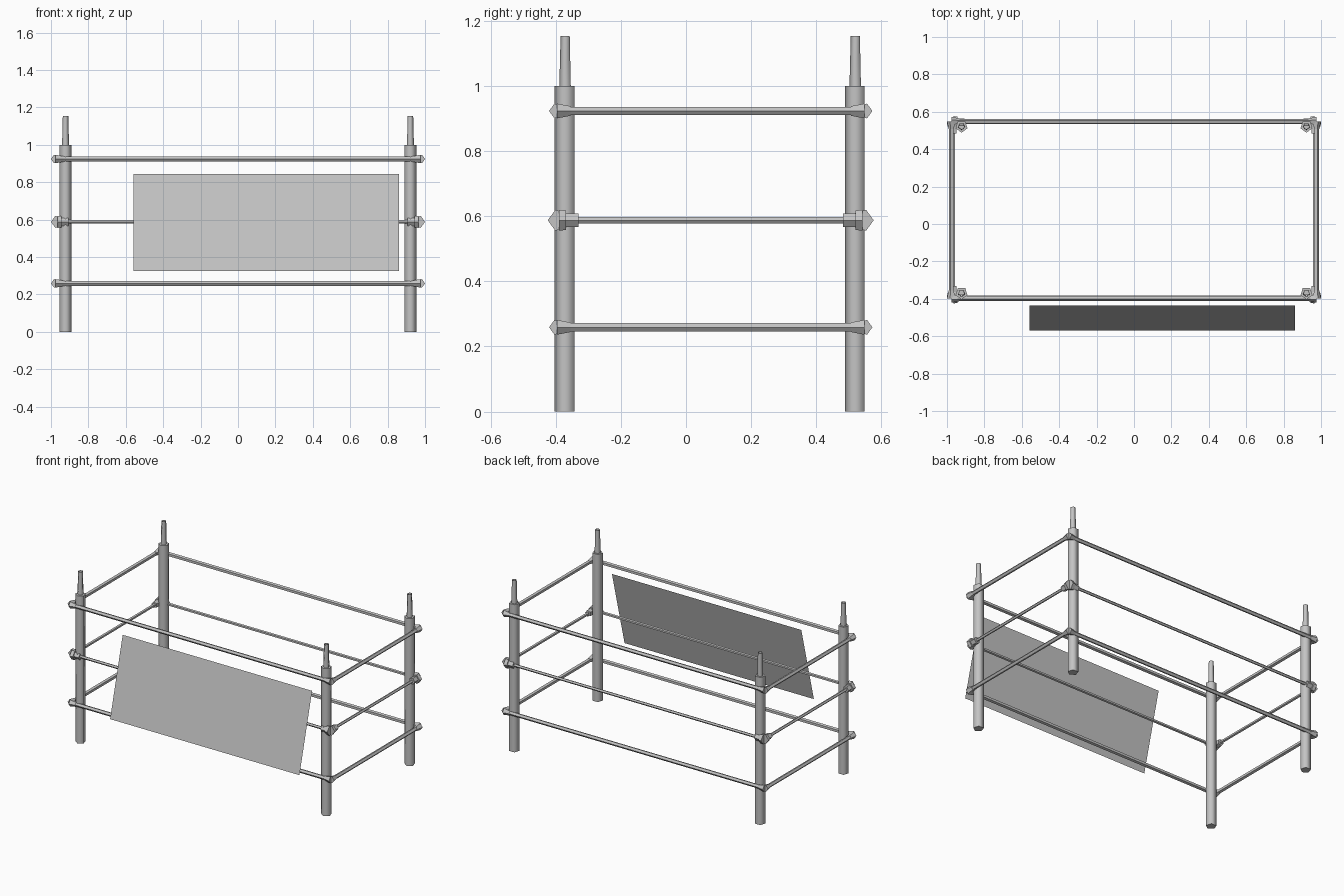
import bpy, bmesh, math
from mathutils import Vector

if "Cube" in bpy.data.objects:
    bpy.data.objects.remove(bpy.data.objects["Cube"])

grey = bpy.data.materials.new("galvanised_grey")
colour = (0.55, 0.55, 0.55, 1)
grey.diffuse_color = colour
grey.use_nodes = True
grey.node_tree.nodes["Principled BSDF"].inputs["Base Color"].default_value = colour

X, Y, Z = Vector((1, 0, 0)), Vector((0, 1, 0)), Vector((0, 0, 1))
MID_Y = 0.076      # centre line between the front and back posts
SIDES = 5


def finish(name, bm, smooth=False):
    bmesh.ops.recalc_face_normals(bm, faces=bm.faces)
    mesh = bpy.data.meshes.new(name)
    bm.to_mesh(mesh)
    bm.free()
    mesh.materials.append(grey)
    obj = bpy.data.objects.new(name, mesh)
    bpy.context.collection.objects.link(obj)
    if smooth:
        bpy.ops.object.select_all(action='DESELECT')
        obj.select_set(True)
        bpy.context.view_layer.objects.active = obj
        bpy.ops.object.shade_smooth_by_angle(angle=math.radians(80))
    return obj


def tube(name, start, axis, out, profile, open_end=False, smooth=False):
    """Five-sided tube along axis; profile lists (distance, radius), one vertex points to out."""
    bm = bmesh.new()
    side = axis.cross(out)
    rings = []
    for dist, radius in profile:
        ring = []
        for i in range(SIDES):
            a = math.tau * i / SIDES
            ring.append(bm.verts.new(start + axis * dist + (out * math.cos(a) + side * math.sin(a)) * radius))
        rings.append(ring)
    for low, high in zip(rings, rings[1:]):
        for i in range(SIDES):
            j = (i + 1) % SIDES
            bm.faces.new((low[i], low[j], high[j], high[i]))
    bm.faces.new(rings[0])
    if not open_end:
        bm.faces.new(rings[-1])
    return finish(name, bm, smooth)


# Posts with tapered, open spigots
post_profile = [(0, 0.0335), (1.0, 0.0335), (1.0, 0.0195), (1.155, 0.0155)]
for sx, x_name in ((-1, "right"), (1, "left")):
    for sy, y_name in ((-1, "front"), (1, "back")):
        centre = Vector((sx * 0.922, MID_Y + sy * 0.446, 0))
        tube(f"{y_name}_{x_name}_post", centre, Z, -Y, post_profile, open_end=True, smooth=True)

# Rail levels: name, height, corner half-width, corner half-depth, rail radius, coupler profile
slim = [(0, 0.024), (0.042, 0.0155)]
heavy = [(0, 0.034), (0.022, 0.031), (0.022, 0.022), (0.06, 0.022)]
levels = [
    ("lower", 0.259, 0.976, 0.473, 0.0135, slim),
    ("middle", 0.588, 0.966, 0.467, 0.010, heavy),
    ("upper", 0.924, 0.976, 0.473, 0.0135, slim),
]
for level, z, hx, hy, radius, coupler in levels:
    for s, x_name, y_name in ((-1, "right", "front"), (1, "left", "back")):
        # Long rail on the front or back
        tube(f"{level}_{y_name}_rail", Vector((-hx, MID_Y + s * hy, z)), X, Y * s,
             [(0, radius), (2 * hx, radius)])
        # Short rail on the right or left
        tube(f"{level}_{x_name}_rail", Vector((s * hx, MID_Y - hy, z)), Y, X * s,
             [(0, radius), (2 * hy, radius)])
    # Pair of couplers at each corner
    for sx in (-1, 1):
        for sy in (-1, 1):
            corner = Vector((sx * hx, MID_Y + sy * hy, z))
            tube(f"{level}_long_coupler", corner, X * -sx, Y * sy, coupler)
            tube(f"{level}_short_coupler", corner, Y * -sy, X * sx, coupler)

# Leaning sign panel in front
bm = bmesh.new()
corners = [(-0.56, -0.57, 0.325), (0.86, -0.57, 0.325), (0.86, -0.435, 0.845), (-0.56, -0.435, 0.845)]
face = bm.faces.new([bm.verts.new(c) for c in corners])
face.normal_update()
mesh = bpy.data.meshes.new("sign_panel")
bm.to_mesh(mesh)
bm.free()
mesh.materials.append(grey)
bpy.context.collection.objects.link(bpy.data.objects.new("sign_panel", mesh))
